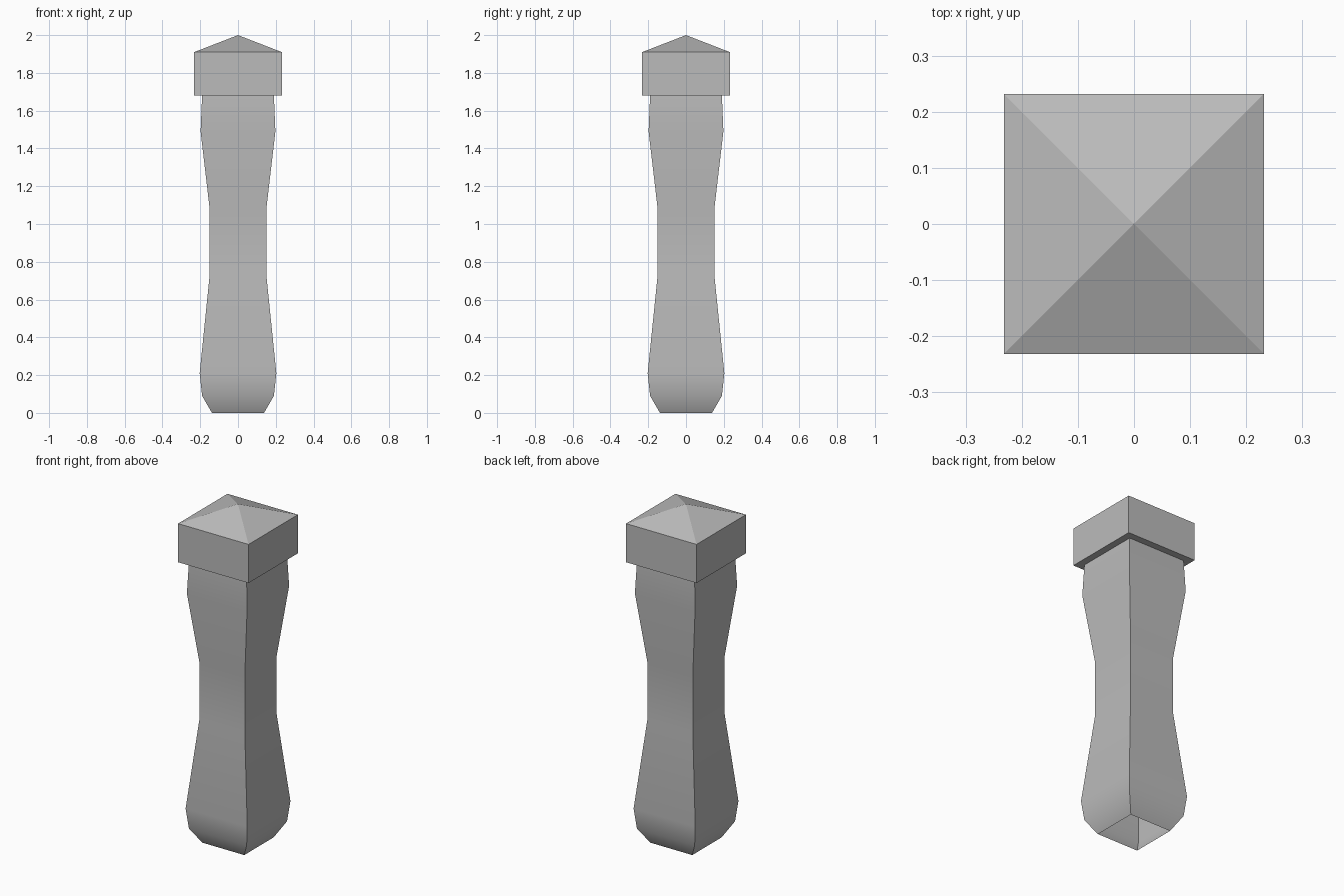
import bpy
import bmesh
import math

cube = bpy.data.objects.get("Cube")
if cube:
    bpy.data.objects.remove(cube, do_unlink=True)

# Single stone colour
stone = bpy.data.materials.new("stone_grey")
stone.use_nodes = True
GREY = (0.5, 0.5, 0.5, 1)
stone.diffuse_color = GREY
stone.node_tree.nodes["Principled BSDF"].inputs["Base Color"].default_value = GREY


def square_ring(bm, half, z):
    corners = ((-1, -1), (1, -1), (1, 1), (-1, 1))
    return [bm.verts.new((x * half, y * half, z)) for x, y in corners]


def square_loft(name, profile, apex=None, closed_bottom=False):
    """Stack square rings (half width, height), with an optional pointed top."""
    bm = bmesh.new()
    rings = [square_ring(bm, half, z) for half, z in profile]
    for low, high in zip(rings, rings[1:]):
        for i in range(4):
            j = (i + 1) % 4
            bm.faces.new((low[i], low[j], high[j], high[i]))
    if closed_bottom:
        bm.faces.new(rings[0][::-1])
    if apex is not None:
        tip = bm.verts.new((0, 0, apex))
        for i in range(4):
            bm.faces.new((rings[-1][i], rings[-1][(i + 1) % 4], tip))
    mesh = bpy.data.meshes.new(name)
    bm.to_mesh(mesh)
    bm.free()
    mesh.materials.append(stone)
    obj = bpy.data.objects.new(name, mesh)
    bpy.context.collection.objects.link(obj)
    return obj


# Curved square shaft, open underneath
shaft = square_loft("post_shaft", [
    (0.138, 0), (0.19, 0.09), (0.203, 0.21), (0.15, 0.73),
    (0.15, 1.08), (0.198, 1.49), (0.19, 1.68)])
bpy.ops.object.select_all(action="DESELECT")
shaft.select_set(True)
bpy.context.view_layer.objects.active = shaft
bpy.ops.object.shade_smooth_by_angle(angle=math.radians(40))

# Flat-sided block with a pyramid top
square_loft("post_cap", [(0.232, 1.68), (0.232, 1.91)], apex=2.0, closed_bottom=True)
